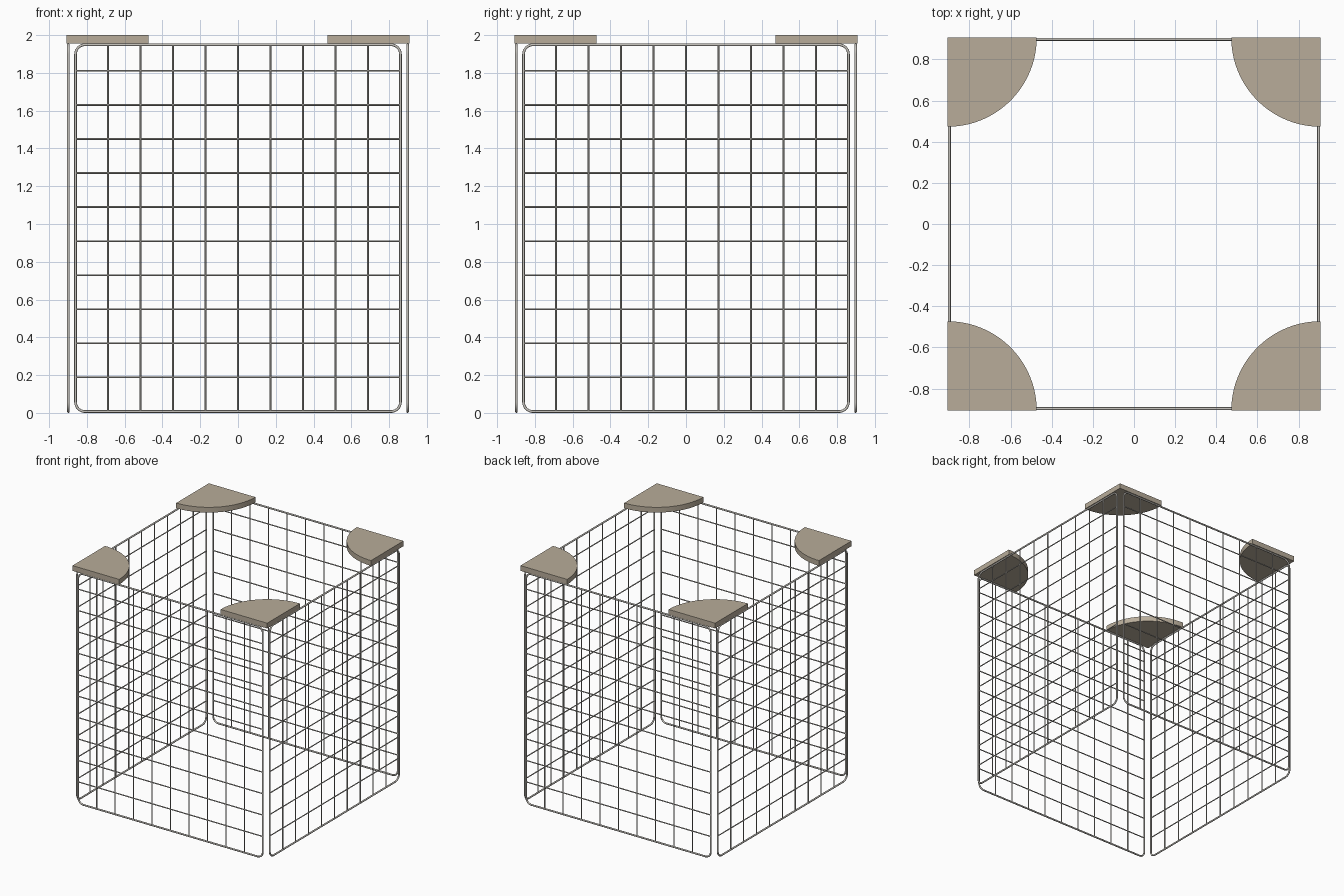
import bpy
import bmesh
from math import cos, sin, pi
from mathutils import Matrix, Vector

if "Cube" in bpy.data.objects:
    bpy.data.objects.remove(bpy.data.objects["Cube"], do_unlink=True)

HALF = 0.907          # outer half width
PLANE = 0.898         # distance of each wire panel from the centre
FRAME_R, WIRE_R = 0.007, 0.0045
FRAME_X, BOTTOM, TOP = 0.86, 0.007, 1.949
CORNER = 0.05
PLATE_BOTTOM, PLATE_R = 1.956, 0.434


def material(name, colour):
    mat = bpy.data.materials.new(name)
    mat.use_nodes = True
    mat.diffuse_color = (*colour, 1)
    mat.node_tree.nodes["Principled BSDF"].inputs["Base Color"].default_value = (*colour, 1)
    return mat


taupe = material("taupe board", (0.48, 0.415, 0.322))
steel = material("pale grey wire", (0.56, 0.54, 0.50))


def shade_smooth(obj):
    bpy.ops.object.select_all(action="DESELECT")
    obj.select_set(True)
    bpy.context.view_layer.objects.active = obj
    if obj.type == "CURVE":
        bpy.ops.object.convert(target="MESH")
    bpy.ops.object.shade_smooth_by_angle(angle=pi / 3)


def wires(name, paths, radius, closed, angle):
    """Round wires along paths given in the x-z plane, turned about z."""
    curve = bpy.data.curves.new(name, "CURVE")
    curve.dimensions = "3D"
    curve.bevel_depth = radius
    curve.bevel_resolution = 4
    curve.use_fill_caps = True
    for path in paths:
        spline = curve.splines.new("POLY")
        spline.points.add(len(path) - 1)
        for point, (x, z) in zip(spline.points, path):
            point.co = (x, -PLANE, z, 1)
        spline.use_cyclic_u = closed
    curve.transform(Matrix.Rotation(angle, 4, "Z"))
    obj = bpy.data.objects.new(name, curve)
    bpy.context.collection.objects.link(obj)
    curve.materials.append(steel)
    shade_smooth(obj)


# Rounded rectangle for the panel frame
outline = []
corners = [(1, TOP - CORNER), (-1, TOP - CORNER), (-1, BOTTOM + CORNER), (1, BOTTOM + CORNER)]
for quarter, (side, z) in enumerate(corners):
    for step in range(9):
        a = (quarter + step / 8) * pi / 2
        outline.append((side * (FRAME_X - CORNER) + CORNER * cos(a), z + CORNER * sin(a)))

# Grid of thin wires inside the frame
uprights = [[(i * 0.172, BOTTOM), (i * 0.172, TOP)] for i in range(-4, 5)]
levels = [0.188 + i * 0.1803 for i in range(10)]
crossbars = [[(-FRAME_X, z), (FRAME_X, z)] for z in levels]

# Four mesh panels
for i, side in enumerate(["front", "left", "back", "right"]):
    wires(side + "_frame", [outline], FRAME_R, True, i * pi / 2)
    wires(side + "_grid", uprights + crossbars, WIRE_R, False, i * pi / 2)


# Quarter-round corner boards
def corner_board(name, angle):
    bm = bmesh.new()
    points = [(HALF, HALF)]
    for step in range(33):
        a = pi + step / 32 * pi / 2
        points.append((HALF + PLATE_R * cos(a), HALF + PLATE_R * sin(a)))
    face = bm.faces.new([bm.verts.new((x, y, PLATE_BOTTOM)) for x, y in points])
    top = bmesh.ops.extrude_face_region(bm, geom=[face], use_keep_orig=True)["geom"]
    verts = [v for v in top if isinstance(v, bmesh.types.BMVert)]
    bmesh.ops.translate(bm, verts=verts, vec=Vector((0, 0, 2 - PLATE_BOTTOM)))
    bmesh.ops.recalc_face_normals(bm, faces=bm.faces)
    bm.transform(Matrix.Rotation(angle, 4, "Z"))
    mesh = bpy.data.meshes.new(name)
    bm.to_mesh(mesh)
    bm.free()
    mesh.materials.append(taupe)
    obj = bpy.data.objects.new(name, mesh)
    bpy.context.collection.objects.link(obj)
    shade_smooth(obj)


for i, place in enumerate(["back_left", "back_right", "front_right", "front_left"]):
    corner_board(place + "_corner_board", i * pi / 2)
